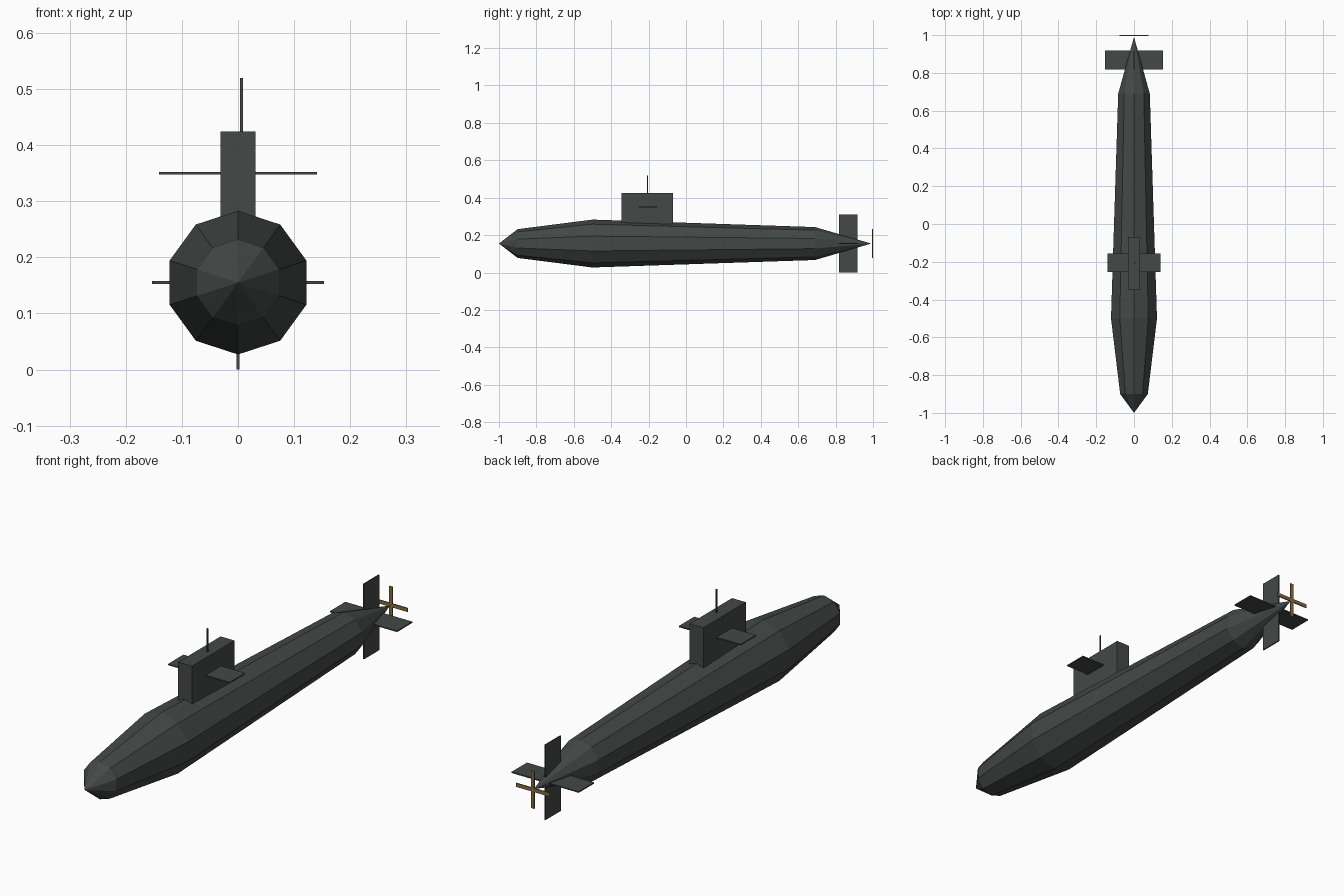
import bpy, bmesh
from math import sin, cos, tau

cube = bpy.data.objects.get("Cube")
if cube:
    bpy.data.objects.remove(cube)


def make_material(name, rgb):
    mat = bpy.data.materials.new(name)
    mat.use_nodes = True
    mat.diffuse_color = (*rgb, 1)
    mat.node_tree.nodes["Principled BSDF"].inputs["Base Color"].default_value = (*rgb, 1)
    return mat


dark_grey = make_material("dark grey", (0.056, 0.066, 0.063))
bronze = make_material("bronze", (0.25, 0.15, 0.05))

AXIS = 0.155    # height of the hull centre line
SIDES = 10


def add_object(name, bm, mat):
    bmesh.ops.recalc_face_normals(bm, faces=bm.faces)
    mesh = bpy.data.meshes.new(name)
    bm.to_mesh(mesh)
    bm.free()
    mesh.materials.append(mat)
    obj = bpy.data.objects.new(name, mesh)
    bpy.context.collection.objects.link(obj)
    return obj


def box(name, centre, size, mat=dark_grey):
    bm = bmesh.new()
    bmesh.ops.create_cube(bm, size=1)
    bmesh.ops.scale(bm, vec=size, verts=bm.verts)
    bmesh.ops.translate(bm, vec=centre, verts=bm.verts)
    return add_object(name, bm, mat)


def lathe_hull(name, nose_y, rings, tail_y):
    """Faceted spindle: pointed nose, rings of (y, radius), pointed tail."""
    bm = bmesh.new()
    loops = [[bm.verts.new((r * sin(tau * i / SIDES), y, AXIS + r * cos(tau * i / SIDES)))
              for i in range(SIDES)] for y, r in rings]
    nose = bm.verts.new((0, nose_y, AXIS))
    tail = bm.verts.new((0, tail_y, AXIS))
    for i in range(SIDES):
        j = (i + 1) % SIDES
        bm.faces.new((nose, loops[0][i], loops[0][j]))
        bm.faces.new((tail, loops[-1][j], loops[-1][i]))
        for a, b in zip(loops, loops[1:]):
            bm.faces.new((a[i], b[i], b[j], a[j]))
    return add_object(name, bm, dark_grey)


# Hull
lathe_hull("hull", -1, [(-0.9, 0.077), (-0.5, 0.128), (0.69, 0.088)], 0.99)

# Sail with its diving planes and periscope
box("sail", (0, -0.207, 0.322), (0.063, 0.277, 0.204))
box("periscope", (0.006, -0.207, 0.46), (0.005, 0.005, 0.12))
for side, x in (("left", 1), ("right", -1)):
    box(side + "_sail_plane", (x * 0.083, -0.205, 0.35), (0.116, 0.1, 0.005))
    box(side + "_stern_plane", (x * 0.0765, 0.868, AXIS), (0.153, 0.1, 0.005))

# Rudders
for name, z in (("upper_rudder", 1), ("lower_rudder", -1)):
    box(name, (0, 0.868, AXIS + z * 0.0775), (0.005, 0.1, 0.155))

# Crossed propeller blades
box("vertical_propeller_blades", (0, 0.9975, AXIS), (0.015, 0.005, 0.153), bronze)
box("horizontal_propeller_blades", (0, 0.9975, AXIS), (0.153, 0.005, 0.015), bronze)
